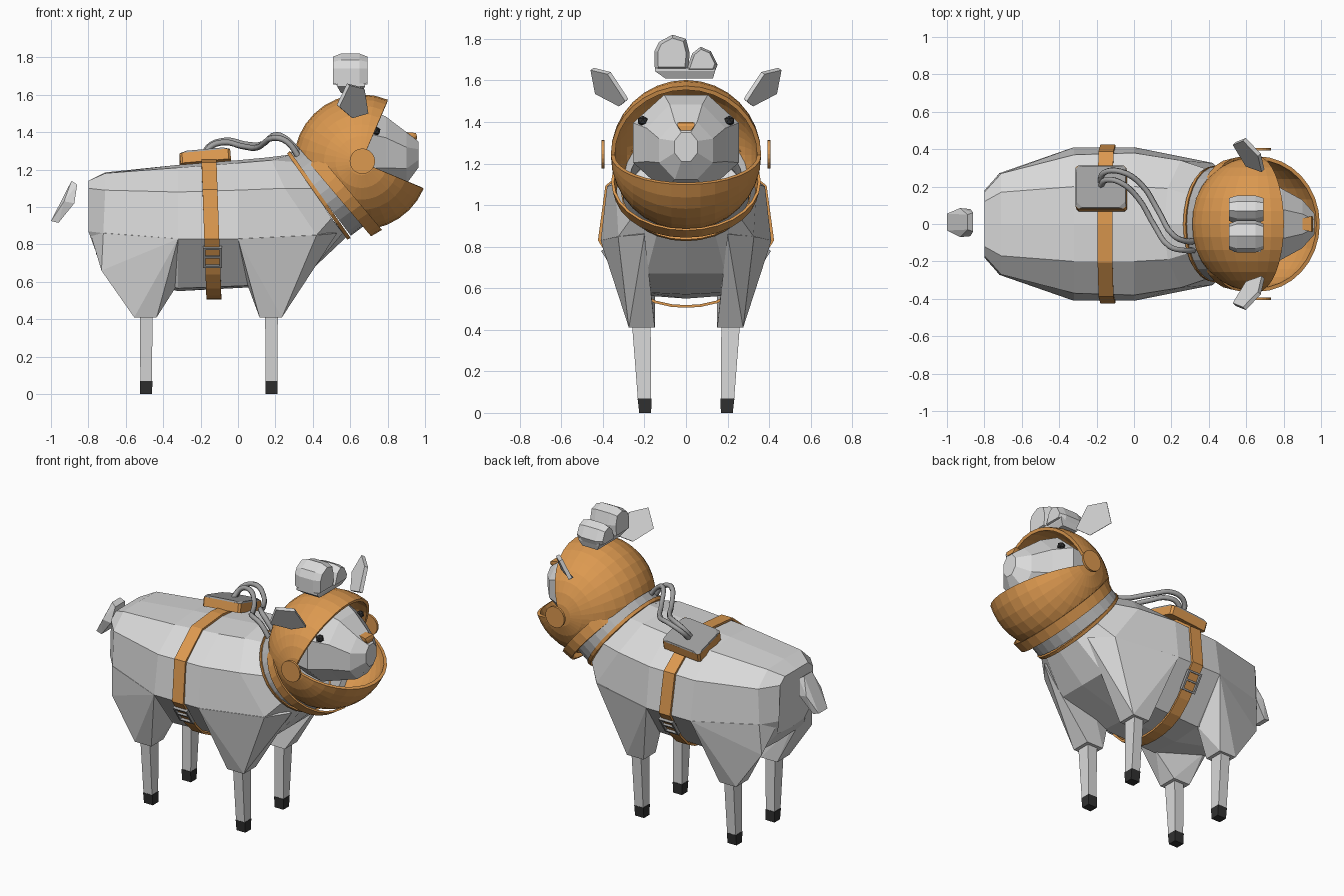
import bpy, bmesh, math
from mathutils import Vector as V

if "Cube" in bpy.data.objects:
    bpy.data.objects.remove(bpy.data.objects["Cube"])

def mat(name, c):
    m = bpy.data.materials.new(name)
    m.diffuse_color = (*c, 1)
    m.use_nodes = True
    m.node_tree.nodes["Principled BSDF"].inputs["Base Color"].default_value = m.diffuse_color
    return m

WOOL = mat("pale_wool", (0.70, 0.70, 0.70))
ORANGE = mat("suit_orange", (0.72, 0.32, 0.08))
METAL = mat("mid_grey", (0.35, 0.35, 0.35))
SEAL = mat("light_grey", (0.46, 0.46, 0.46))
DARK = mat("dark_grey", (0.03, 0.03, 0.03))

def finish(name, bm, m, recalc=True):
    if recalc:
        bmesh.ops.recalc_face_normals(bm, faces=bm.faces[:])
    me = bpy.data.meshes.new(name)
    bm.to_mesh(me)
    bm.free()
    me.materials.append(m)
    ob = bpy.data.objects.new(name, me)
    bpy.context.collection.objects.link(ob)
    return ob

def loft(name, rings, m, loop=False):
    """Skin closed rings; loop joins last to first, otherwise the ends are capped."""
    bm = bmesh.new()
    rs = [[bm.verts.new(p) for p in r] for r in rings]
    n = len(rs[0])
    for a, b in zip(rs, rs[1:] + (rs[:1] if loop else [])):
        for i in range(n):
            bm.faces.new((a[i], a[(i + 1) % n], b[(i + 1) % n], b[i]))
    if not loop:
        bm.faces.new(rs[0])
        bm.faces.new(rs[-1])
    return finish(name, bm, m)

def hull(name, pts, m):
    bm = bmesh.new()
    for p in pts:
        bm.verts.new(p)
    bmesh.ops.convex_hull(bm, input=bm.verts[:])
    bmesh.ops.delete(bm, geom=[v for v in bm.verts if not v.link_faces], context='VERTS')
    bmesh.ops.dissolve_limit(bm, angle_limit=0.03, verts=bm.verts[:], edges=bm.edges[:])
    return finish(name, bm, m)

def box_pts(x0, x1, y0, y1, z0, z1):
    return [(x, y, z) for x in (x0, x1) for y in (y0, y1) for z in (z0, z1)]

def circle(n, off=0.0):
    return [(math.cos(math.tau * (i + off) / n), math.sin(math.tau * (i + off) / n)) for i in range(n)]

# Body: half sections from spine to belly, mirrored
SECTIONS = [
    [(-.80, 0, 1.14), (-.80, .12, 1.14), (-.80, .17, 1.10), (-.80, .18, .87), (-.76, .14, .76), (-.76, 0, .75)],
    [(-.71, 0, 1.185), (-.71, .17, 1.18), (-.71, .27, 1.09), (-.72, .27, .86), (-.70, .22, .67), (-.66, 0, .63)],
    [(-.32, 0, 1.225), (-.32, .20, 1.21), (-.32, .37, 1.08), (-.32, .41, .83), (-.32, .20, .565), (-.32, 0, .55)],
    [(0, 0, 1.25), (0, .20, 1.235), (0, .38, 1.09), (0, .41, .83), (.06, .20, .58), (.06, 0, .57)],
    [(.16, 0, 1.265), (.18, .19, 1.25), (.25, .34, 1.10), (.42, .325, .85), (.40, .19, .67), (.40, 0, .67)],
    [(.28, 0, 1.28), (.31, .15, 1.24), (.40, .29, 1.10), (.50, .26, .94), (.56, .14, .86), (.58, 0, .84)],
]
loft("body", [s + [(x, -y, z) for x, y, z in s[-2:0:-1]] for s in SECTIONS], WOOL)

# Thighs, lower legs and hooves
for s, side in ((-1, "right"), (1, "left")):
    tops = {
        "front": (.175, [(0, .411, .829), (.42, .327, .849), (.53, .20, .86), (.05, .19, .585),
                         (.40, .185, .67), (.2, .2, .9)]),
        "rear": (-.495, [(-.32, .411, .83), (-.72, .272, .86), (-.73, .26, .66), (-.79, .17, .86),
                         (-.33, .19, .575), (-.66, .15, .66), (-.55, .2, .9)]),
    }
    for end, (cx, pts) in tops.items():
        low = [(cx + dx, y, .41) for dx in (-.06, .06) for y in (.15, .275)]
        hull(f"{end}_thigh_{side}", [(x, s * y, z) for x, y, z in pts + low], WOOL)
        def square(z, y0, y1, w):
            return [(cx + .004 + a * w, s * y, z) for a, y in ((-1, y0), (1, y0), (1, y1), (-1, y1))]
        loft(f"{end}_leg_{side}", [square(.07, .168, .232, .031), square(.43, .17, .26, .034)], WOOL)
        loft(f"{end}_hoof_{side}", [square(0, .168, .225, .032), square(.07, .165, .233, .033)], DARK)

# Tail
hull("tail", [(-1, -.035, .925), (-1, .055, .925), (-.96, -.04, .915), (-.96, .06, .915),
              (-.93, -.07, 1.03), (-.93, .085, 1.03), (-.875, -.065, 1.02), (-.875, .08, 1.02),
              (-.89, -.03, 1.14), (-.89, .05, 1.14), (-.86, -.04, 1.12), (-.86, .06, 1.12)], WOOL)

# Head, faceted rings along x
HEAD = [(.42, 1.29, .12, .12), (.57, 1.30, .26, .23), (.68, 1.30, .275, .25),
        (.79, 1.29, .205, .21), (.90, 1.262, .14, .15), (.965, 1.28, .06, .075)]
loft("head", [[(x, ry * a, zc + rz * b) for a, b in circle(8, .5)] for x, zc, ry, rz in HEAD], WOOL)
hull("nose", [(.90, y, z) for y in (-.03, .03) for z in (1.355, 1.40)] + [(.95, y, 1.396) for y in (-.042, .042)] +
     [(.957, y, 1.38) for y in (-.04, .04)] + [(.957, y, 1.36) for y in (-.025, .025)], ORANGE)
EAR = [V(p) for p in ((.59, .452, 1.655), (.67, .37, 1.635), (.69, .285, 1.505), (.605, .315, 1.48), (.535, .43, 1.54))]
EAR_N = V((.6, .65, -.45)) * .012
for s, side in ((-1, "right"), (1, "left")):
    bm = bmesh.new()
    bmesh.ops.create_icosphere(bm, subdivisions=1, radius=.026)
    bmesh.ops.translate(bm, verts=bm.verts[:], vec=(.738, s * .208, 1.405))
    finish(f"eye_{side}", bm, DARK)
    # Ears: thin tilted blades
    loft(f"ear_{side}", [[(q.x, s * q.y, q.z) for q in (p + k * EAR_N for p in EAR)] for k in (-1, 1)], WOOL)

# Wool tuft on top
TUFT = {
    "tuft_large": [(-.15, 1.645), (-.152, 1.74), (-.13, 1.785), (-.065, 1.82), (.0, 1.80), (.018, 1.73), (.01, 1.645)],
    "tuft_small": [(0, 1.645), (.03, 1.73), (.07, 1.762), (.12, 1.74), (.152, 1.675), (.14, 1.645)],
}
for name, prof in TUFT.items():
    my = sum(p[0] for p in prof) / len(prof)
    mz = sum(p[1] for p in prof) / len(prof)
    loft(name, [[(x, my + k * (y - my), mz + k * (z - mz)) for y, z in prof]
                for x, k in ((.507, .8), (.55, 1), (.65, 1), (.692, .8))], WOOL)
hull("tuft_base", box_pts(.53, .68, -.15, .14, 1.645, 1.66) + box_pts(.55, .66, -.10, .13, 1.61, 1.62), WOOL)

# Helmet shell: sphere about the ear axis with a quarter left open for the face
C = V((.66, 0, 1.24))
N = V((.764, 0, .645))
NECK = V((.52, 0, 1.07))
LON, LAT, R = 24, 16, .362
bm = bmesh.new()
grid = []
for i in range(LON + 1):
    t = math.radians(67 + 270 * i / LON)
    row = []
    for j in range(LAT + 1):
        p = math.pi * (j / LAT - .5)
        row.append(bm.verts.new(C + R * V((math.cos(p) * math.cos(t), math.sin(p), math.cos(p) * math.sin(t)))))
    grid.append(row)
for a, b in zip(grid, grid[1:]):
    for j in range(LAT):
        bm.faces.new((a[j], a[j + 1], b[j + 1], b[j]))
bmesh.ops.remove_doubles(bm, verts=bm.verts[:], dist=.0005)
bmesh.ops.bisect_plane(bm, geom=bm.verts[:] + bm.edges[:] + bm.faces[:],
                       plane_co=NECK + N * .01, plane_no=N, clear_inner=True)
bm.normal_update()
bmesh.ops.reverse_faces(bm, faces=[f for f in bm.faces if f.normal.dot(f.calc_center_median() - C) < 0])
helmet = finish("helmet_shell", bm, ORANGE, False)
mod = helmet.modifiers.new("thickness", 'SOLIDIFY')
mod.thickness, mod.offset = .02, -1

# Collar rings, tilted with the neck
def tilted_ring(name, c, n, profile, sy, m, seg=28):
    n = V(n).normalized()
    v = V((n.z, 0, -n.x))
    loft(name, [[V(c) + n * d + v * (r * a) + V((0, r * sy * b, 0)) for a, b in circle(seg)]
                for r, d in profile], m, loop=True)

tilted_ring("helmet_collar", NECK, N, [(.297, 0), (.308, .067), (.296, .067), (.285, 0)], 1.17, ORANGE)
tilted_ring("neck_ring", (.43, 0, 1.06), (.819, 0, .574),
            [(.28, -.008), (.285, .012), (.25, .012), (.25, -.008)], 1.1, ORANGE)
tilted_ring("neck_seal", (.43, 0, 1.06), (.80, 0, .60),
            [(.275, .01), (.275, .12), (.24, .12), (.24, .01)], 1.12, SEAL)

# Helmet ear discs
for s, side in ((-1, "right"), (1, "left")):
    loft(f"helmet_disc_{side}", [[(.665 + .068 * a, s * y, 1.245 + .068 * b) for a, b in circle(20)]
                                 for y in (.392, .407)], ORANGE)

# Body strap
half = [(0, 1.256), (.205, 1.238), (.388, 1.094), (.424, .83), (.30, .64), (.225, .565), (.15, .528), (.07, .51), (0, .506)]
path = half + [(-y, z) for y, z in half[-2:0:-1]]
def strap_ring(y, z):
    x = -.155 + (1.25 - z) * .035
    return [(x + dx, y * k, .87 + (z - .87) * k) for dx, k in ((-.04, 1), (.04, 1), (.04, .965), (-.04, .965))]
loft("body_strap", [strap_ring(y, z) for y, z in path], ORANGE, loop=True)

# Strap buckles: square frame with a middle bar
for s, side in ((-1, "right"), (1, "left")):
    c, d, n = V((-.136, s * .361, .735)), V((0, s * .547, .837)), V((0, s * .837, -.547))
    def at(x, h, o):
        return c + V((x, 0, 0)) + d * h + n * o
    loft(f"buckle_{side}", [[at(a * w, b * h, o) for a, b in ((-1, -1), (1, -1), (1, 1), (-1, 1))]
                            for w, h, o in ((.05, .063, -.005), (.05, .063, .016),
                                            (.038, .051, .016), (.038, .051, -.005))], METAL, loop=True)
    hull(f"buckle_bar_{side}", [at(x, h, o) for x in (-.04, .04) for h in (-.004, .008) for o in (0, .014)], METAL)

# Back unit: orange base with grey lid, leaning to the far side
P = V((-.175, .19, 1.243))
def plate(w, h, ch, z):
    pts = [(w, h - ch), (w - ch, h), (ch - w, h), (-w, h - ch), (-w, ch - h), (ch - w, -h), (w - ch, -h), (w, ch - h)]
    return [P + V((x - .09 * z, y * .96 + .28 * z, z - .28 * y + .09 * x)) for x, y in pts]
loft("back_unit", [plate(.135, .12, .012, -.03), plate(.135, .12, .012, .024)], ORANGE)
loft("back_unit_lid", [plate(.135, .12, .013, .023), plate(.132, .116, .035, .034)], METAL)

# Air hoses
HOSES = {
    "hose_outer": [(-.18, .225, 1.26), (-.16, .275, 1.32), (-.07, .28, 1.355), (.04, .21, 1.335),
                   (.13, .07, 1.335), (.21, -.06, 1.385), (.27, -.09, 1.355), (.34, -.09, 1.27)],
    "hose_inner": [(-.18, .20, 1.26), (-.15, .235, 1.32), (-.08, .225, 1.345), (.02, .14, 1.325),
                   (.11, -.01, 1.32), (.19, -.12, 1.37), (.26, -.14, 1.35), (.33, -.14, 1.26)],
}
for name, pts in HOSES.items():
    cu = bpy.data.curves.new(name, 'CURVE')
    cu.dimensions = '3D'
    cu.bevel_depth, cu.bevel_resolution, cu.resolution_u = .016, 1, 4
    cu.use_fill_caps = True
    sp = cu.splines.new('BEZIER')
    sp.bezier_points.add(len(pts) - 1)
    for bp, p in zip(sp.bezier_points, pts):
        bp.co = p
        bp.handle_left_type = bp.handle_right_type = 'AUTO'
    cu.materials.append(METAL)
    bpy.context.collection.objects.link(bpy.data.objects.new(name, cu))
